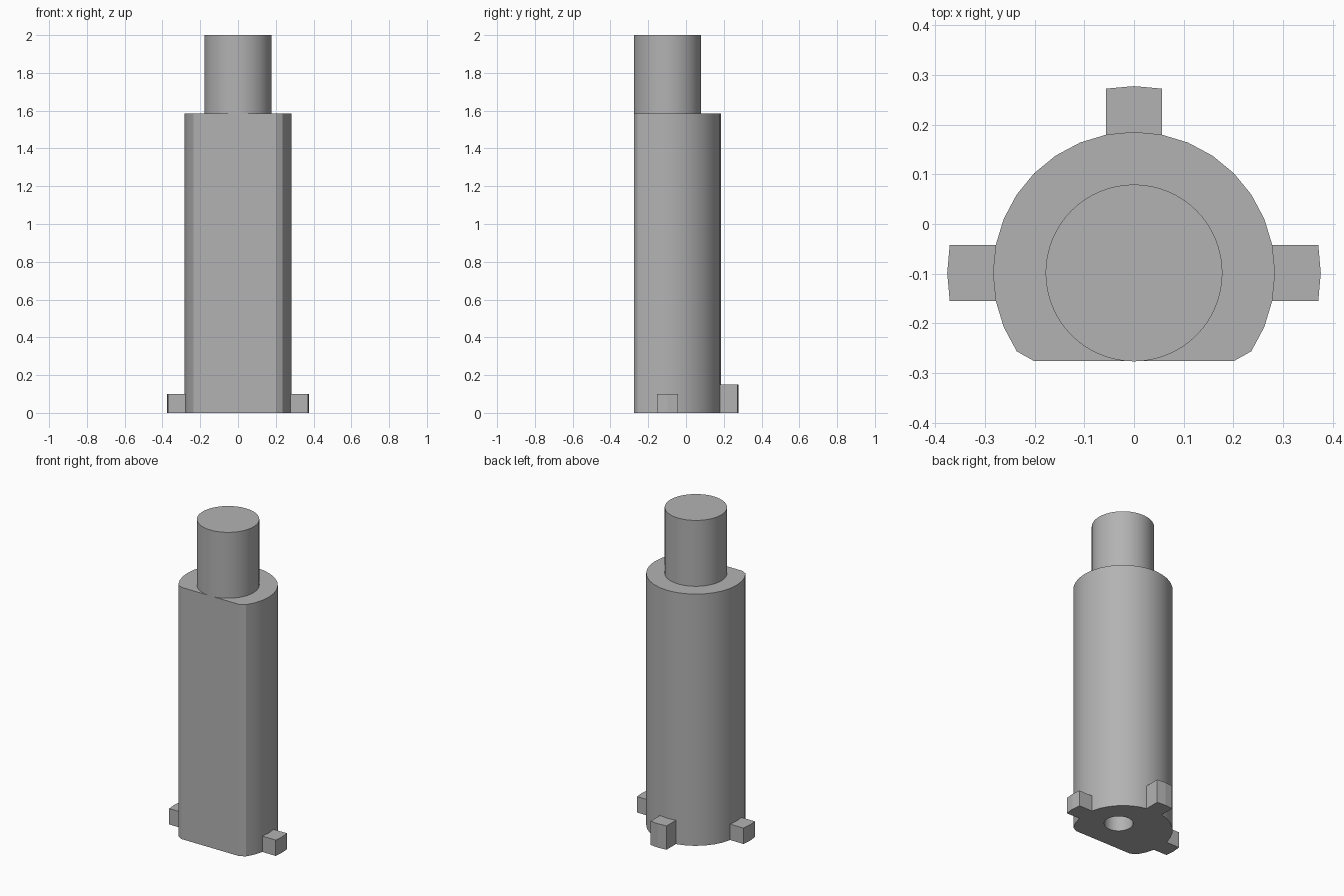
import bpy, bmesh
from math import cos, sin, pi, radians

if "Cube" in bpy.data.objects:
    bpy.data.objects.remove(bpy.data.objects["Cube"])

AXIS_Y = -0.0985
FLAT_Y = -0.276
BODY_TOP = 1.585

grey = bpy.data.materials.new("plain_grey")
grey.use_nodes = True
colour = (0.45, 0.45, 0.45, 1)
grey.diffuse_color = colour
grey.node_tree.nodes["Principled BSDF"].inputs["Base Color"].default_value = colour


def circle(radius, sides, cx=0.0, cy=AXIS_Y):
    return [(cx + radius * cos(2 * pi * i / sides), cy + radius * sin(2 * pi * i / sides))
            for i in range(sides)]


def prism(name, outline, z0, z1):
    """Extrude a counter-clockwise outline from z0 to z1."""
    bm = bmesh.new()
    base = bm.faces.new([bm.verts.new((x, y, z0)) for x, y in outline])
    top = bmesh.ops.extrude_face_region(bm, geom=[base], use_keep_orig=True)
    moved = [v for v in top["geom"] if isinstance(v, bmesh.types.BMVert)]
    bmesh.ops.translate(bm, verts=moved, vec=(0, 0, z1 - z0))
    bmesh.ops.recalc_face_normals(bm, faces=bm.faces)
    mesh = bpy.data.meshes.new(name)
    bm.to_mesh(mesh)
    bm.free()
    mesh.materials.append(grey)
    obj = bpy.data.objects.new(name, mesh)
    bpy.context.collection.objects.link(obj)
    return obj


def activate(obj):
    bpy.ops.object.select_all(action='DESELECT')
    obj.select_set(True)
    bpy.context.view_layer.objects.active = obj


def smooth(obj):
    activate(obj)
    bpy.ops.object.shade_smooth_by_angle(angle=radians(25))


# Main barrel, flattened along the front
body = prism("body", [(x, max(y, FLAT_Y)) for x, y in circle(0.284, 32)], 0, BODY_TOP)

# Blind hole in the underside
cutter = prism("hole_cutter", circle(0.083, 32, 0.069, -0.055), -0.1, 0.5)
cutter.hide_render = True
cut = body.modifiers.new("hole", 'BOOLEAN')
cut.operation = 'DIFFERENCE'
cut.solver = 'EXACT'
cut.object = cutter
activate(body)
bpy.ops.object.modifier_apply(modifier="hole")
bpy.data.objects.remove(cutter)
smooth(body)

# Narrower pin on top
smooth(prism("top_pin", circle(0.178, 64), BODY_TOP, 2.0))

# Locking tabs around the foot, each with a slightly pointed outer face
tab = [(0.27, -0.056), (0.371, -0.056), (0.376, 0), (0.371, 0.056), (0.27, 0.056)]
for name, angle, height in (("left_tab", 0, 0.1), ("back_tab", 90, 0.15), ("right_tab", 180, 0.1)):
    c, s = cos(radians(angle)), sin(radians(angle))
    prism(name, [(x * c - y * s, AXIS_Y + x * s + y * c) for x, y in tab], 0, height)
